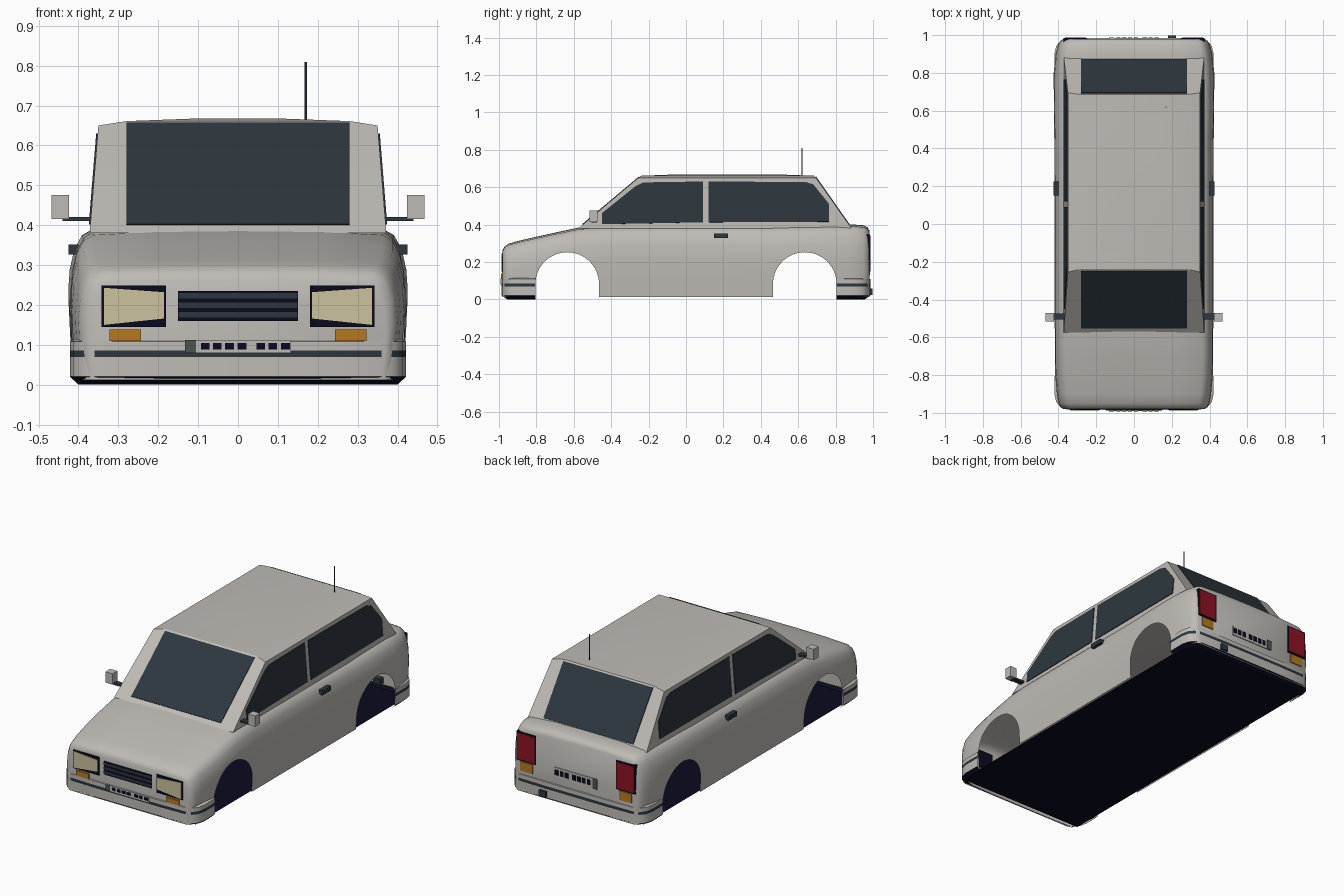
import bpy, bmesh, math
from mathutils import Vector

if "Cube" in bpy.data.objects:
    bpy.data.objects.remove(bpy.data.objects["Cube"])


def material(name, r, g, b):
    m = bpy.data.materials.new(name)
    m.use_nodes = True
    m.diffuse_color = (r, g, b, 1)
    m.node_tree.nodes["Principled BSDF"].inputs["Base Color"].default_value = (r, g, b, 1)
    return m


PAINT = material("warm grey paint", 0.52, 0.50, 0.47)
NAVY = material("underbody navy", 0.003, 0.003, 0.014)
GLASS = material("dark glass and trim", 0.026, 0.038, 0.048)
CREAM = material("headlamp cream", 0.60, 0.54, 0.34)
ORANGE = material("indicator orange", 0.48, 0.19, 0.015)
RED = material("tail lamp red", 0.27, 0.006, 0.018)
BADGE = material("plate grey green", 0.07, 0.09, 0.085)


def finish(name, bm, mats, smooth=None):
    bmesh.ops.recalc_face_normals(bm, faces=bm.faces)
    mesh = bpy.data.meshes.new(name)
    bm.to_mesh(mesh)
    bm.free()
    for m in mats:
        mesh.materials.append(m)
    if smooth:
        mesh.polygons.foreach_set("use_smooth", [True] * len(mesh.polygons))
        mesh.set_sharp_from_angle(angle=math.radians(smooth))
    obj = bpy.data.objects.new(name, mesh)
    bpy.context.scene.collection.objects.link(obj)
    return obj


def loft(bm, rings, closed=True):
    """Bridge rings of points; returns one list of faces per band."""
    rows = [[bm.verts.new(p) for p in ring] for ring in rings]
    n = len(rows[0])
    bands = []
    for a, b in zip(rows, rows[1:]):
        bands.append([bm.faces.new((a[i], a[(i + 1) % n], b[(i + 1) % n], b[i]))
                      for i in range(n if closed else n - 1)])
    return rows, bands


def plate(name, pts, out, mat, thick=0.004):
    """Thin slab: a polygon pushed along its outward direction."""
    bm = bmesh.new()
    out = Vector(out).normalized() * thick
    pts = [Vector(p) for p in pts]
    rows, _ = loft(bm, [[p - out for p in pts], [p + out for p in pts]])
    for row in rows:
        bm.faces.new(row)
    return finish(name, bm, [mat])


def box(name, x, y, z, mat):
    corners = [(x[0], y[0], z[0]), (x[1], y[0], z[0]), (x[1], y[0], z[1]), (x[0], y[0], z[1])]
    bm = bmesh.new()
    rows, _ = loft(bm, [corners, [(px, y[1], pz) for px, _, pz in corners]])
    for row in rows:
        bm.faces.new(row)
    return finish(name, bm, [mat])


# Lower body: one rounded section lofted along the length (y, half width, height)
SECTION = [(0, 1), (0.5, 0.995), (0.86, 0.975), (0.92, 0.937), (0.96, 0.86),
           (0.988, 0.73), (1, 0.55), (0.99, 0.3)]
STATIONS = [(-0.98, 0.372, 0.265), (-0.97, 0.39, 0.283), (-0.95, 0.4, 0.297),
            (-0.9, 0.408, 0.312), (-0.8, 0.417, 0.335), (-0.7, 0.421, 0.357),
            (-0.57, 0.421, 0.385), (-0.45, 0.42, 0.394), (0, 0.42, 0.395),
            (0.45, 0.422, 0.395), (0.6, 0.427, 0.397), (0.8, 0.425, 0.4),
            (0.9, 0.415, 0.4), (0.95, 0.402, 0.396), (0.97, 0.39, 0.386), (0.98, 0.372, 0.37)]
FLOOR_Z = 0.012


def body_ring(y, w, t):
    half = [(fx * w, y, fz * t) for fx, fz in SECTION] + [(0.975 * w, y, FLOOR_Z)]
    return half + [(-x, yy, z) for x, yy, z in reversed(half[1:])]


bm = bmesh.new()
rows, bands = loft(bm, [body_ring(*s) for s in STATIONS])
bm.faces.new(rows[0])
bm.faces.new(rows[-1])
for band in bands:
    band[len(SECTION)].material_index = 1      # open underside, removed below
body = finish("lower_body", bm, [PAINT, NAVY])

# Wheel arches cut through both sides
cutters = []
for y in (-0.635, 0.635):
    arch = [(y + 0.17 * math.cos(a), 0.082 + 0.17 * math.sin(a))
            for a in (math.pi * i / 28 for i in range(29))]
    arch += [(y - 0.17, -0.1), (y + 0.17, -0.1)]
    bm = bmesh.new()
    rows, _ = loft(bm, [[(x, py, pz) for py, pz in arch] for x in (-0.6, 0.6)])
    for row in rows:
        bm.faces.new(row)
    for f in bm.faces:
        f.material_index = 1
    cutter = finish("arch_cutter", bm, [PAINT, NAVY])
    cutter.hide_render = True
    mod = body.modifiers.new("arch", 'BOOLEAN')
    mod.operation, mod.solver, mod.object = 'DIFFERENCE', 'EXACT', cutter
    cutters.append(cutter)
graph = bpy.context.evaluated_depsgraph_get()
shell = bpy.data.meshes.new_from_object(body.evaluated_get(graph))
body.modifiers.clear()
for c in cutters:
    bpy.data.objects.remove(c)

# Keep only the outer skin, leaving the arches open
bm = bmesh.new()
bm.from_mesh(shell)
bmesh.ops.delete(bm, geom=[f for f in bm.faces if f.material_index == 1], context='FACES')
bm.to_mesh(shell)
bm.free()
shell.polygons.foreach_set("use_smooth", [True] * len(shell.polygons))
shell.set_sharp_from_angle(angle=math.radians(35))
body.data = shell

# Floor sheet
bm = bmesh.new()
bm.faces.new([bm.verts.new((x, y, FLOOR_Z)) for x, y in
              ((-0.4, -0.95), (0.4, -0.95), (0.4, 0.95), (-0.4, 0.95))])
finish("floor", bm, [NAVY])

# Cabin: tapered rings with a slightly crowned roof (z, half width, front, back)
LEVELS = [(0.38, 0.372, -0.575, 0.885), (0.65, 0.35, -0.255, 0.695),
          (0.661, 0.28, -0.238, 0.685), (0.667, 0.12, -0.08, 0.52)]
bm = bmesh.new()
rows, _ = loft(bm, [[(-w, a, z), (w, a, z), (w, b, z), (-w, b, z)] for z, w, a, b in LEVELS])
bm.faces.new(rows[-1])
finish("cabin", bm, [PAINT], 20)

# Windscreen and rear window
for name, low, high in (("windscreen", -0.5515, -0.249), ("rear_window", 0.871, 0.693)):
    side = -1 if low < 0 else 1
    plate(name, [(-0.28, low, 0.4), (0.28, low, 0.4), (0.28, high, 0.654), (-0.28, high, 0.654)],
          (0, side * 0.255, abs(high - low)), GLASS)

# Side windows, handles and mirrors
FRONT_GLASS = [(-0.45, 0.402), (-0.45, 0.46), (-0.27, 0.605), (-0.23, 0.625),
               (0.09, 0.63), (0.09, 0.412)]
REAR_GLASS = [(0.12, 0.412), (0.12, 0.63), (0.64, 0.627), (0.68, 0.615),
              (0.765, 0.51), (0.765, 0.415)]
for s, tag in ((1, "left"), (-1, "right")):
    for name, outline in (("front_side_window", FRONT_GLASS), ("rear_side_window", REAR_GLASS)):
        pts = [(s * (0.372 - (z - 0.38) * 0.0815), y, z) for y, z in outline]
        plate(f"{name}_{tag}", pts, (s, 0, 0.08), GLASS)

    def side_box(name, x, y, z, mat):
        return box(f"{name}_{tag}", sorted((s * x[0], s * x[1])), y, z, mat)

    side_box("door_handle", (0.4, 0.425), (0.15, 0.225), (0.327, 0.352), GLASS)
    side_box("mirror_arm", (0.35, 0.44), (-0.505, -0.475), (0.41, 0.421), GLASS)
    side_box("mirror", (0.424, 0.468), (-0.515, -0.472), (0.415, 0.476), PAINT)

    # Headlamps: tapering lens in a dark surround, indicator below
    side_box("headlamp_surround", (0.18, 0.342), (-0.984, -0.965), (0.145, 0.249), NAVY)
    lens = [(0.186, 0.166), (0.336, 0.15), (0.336, 0.243), (0.186, 0.232)]
    plate(f"headlamp_lens_{tag}", [(s * x, -0.984, z) for x, z in lens], (0, -1, 0), CREAM, 0.003)
    side_box("front_indicator", (0.243, 0.322), (-0.988, -0.96), (0.11, 0.139), ORANGE)

    # Tail lamps and rear indicators
    side_box("tail_lamp_surround", (0.25, 0.372), (0.96, 0.984), (0.185, 0.348), NAVY)
    side_box("tail_lamp", (0.257, 0.366), (0.97, 0.987), (0.193, 0.341), RED)
    side_box("rear_indicator", (0.27, 0.348), (0.96, 0.985), (0.13, 0.181), ORANGE)

# Grille with three bars
box("grille", (-0.15, 0.15), (-0.984, -0.965), (0.16, 0.235), NAVY)
for i in range(3):
    z = 0.168 + 0.024 * i
    box("grille_bar", (-0.149, 0.149), (-0.987, -0.97), (z, z + 0.014), GLASS)

# Bumpers: banded shells following the rounded corners
HALF = [(0.42, 0.805), (0.421, 0.9), (0.412, 0.942), (0.39, 0.968), (0.355, 0.982), (0.2, 0.986)]
PLAN = HALF + [(-x, y) for x, y in reversed(HALF)]
BANDS = [(0, 0.95), (0.02, 1), (0.07, 1), (0.086, 1), (0.108, 1), (0.116, 0.96)]
for s, name in ((-1, "front_bumper"), (1, "rear_bumper")):
    bm = bmesh.new()
    _, bands = loft(bm, [[(x * k, s * (0.805 + (y - 0.805) - (1 - k) * 0.6 * (y > 0.81)), z)
                          for x, y in PLAN] for z, k in BANDS], closed=False)
    for faces, index in zip(bands, (1, 0, 2, 0, 0)):
        for f in faces:
            f.material_index = index
    finish(name, bm, [PAINT, NAVY, GLASS], 30)

# Registration plates with plain blocks
for name, y, z, h in (("front_plate", -0.988, 0.08, 0.032), ("rear_plate", 0.982, 0.15, 0.056)):
    out = math.copysign(0.003, y)
    span = lambda k: sorted((y - out, y + out * k))
    box(name, (-0.133, 0.133), span(1), (z, z + h), PAINT)
    box(name + "_badge", (-0.133, -0.105), span(1.5), (z, z + h), BADGE)
    for x in (-0.082, -0.052, -0.021, 0.01, 0.057, 0.087, 0.119):
        box(name + "_block", (x - 0.011, x + 0.011), span(1.5), (z + h * 0.25, z + h * 0.78), NAVY)

# Exhaust and aerial
box("exhaust", (0.18, 0.222), (0.95, 0.998), (0.024, 0.058), GLASS)
bm = bmesh.new()
bmesh.ops.create_cone(bm, cap_ends=True, segments=8, radius1=0.003, radius2=0.003, depth=0.15)
bmesh.ops.translate(bm, verts=bm.verts, vec=(0.17, 0.62, 0.734))
finish("aerial", bm, [GLASS], 60)
